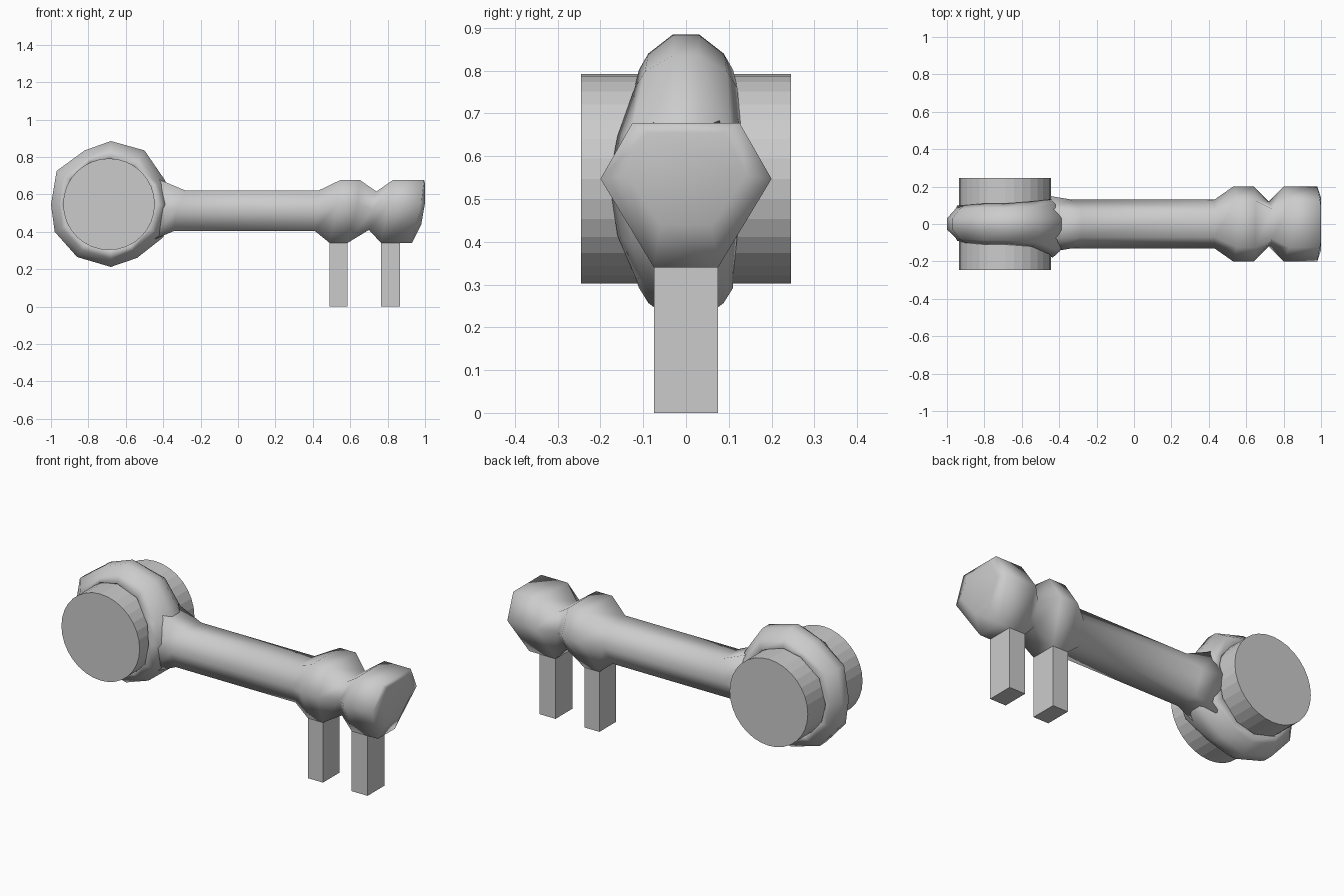
import bpy, bmesh, math
from mathutils import Vector, Matrix

if "Cube" in bpy.data.objects:
    bpy.data.objects.remove(bpy.data.objects["Cube"])


def finish(name, bm, smooth=True, angle=None):
    bmesh.ops.recalc_face_normals(bm, faces=bm.faces[:])
    me = bpy.data.meshes.new(name)
    bm.to_mesh(me)
    bm.free()
    ob = bpy.data.objects.new(name, me)
    bpy.context.collection.objects.link(ob)
    for p in me.polygons:
        p.use_smooth = smooth
    if angle:
        bpy.ops.object.select_all(action='DESELECT')
        ob.select_set(True)
        bpy.context.view_layer.objects.active = ob
        bpy.ops.object.shade_smooth_by_angle(angle=math.radians(angle))
    return ob


def loft(name, rings, closed=False, angle=None):
    bm = bmesh.new()
    vs = [[bm.verts.new(p) for p in r] for r in rings]
    n = len(vs[0])
    pairs = list(zip(vs, vs[1:] + vs[:1])) if closed else list(zip(vs, vs[1:]))
    for a, b in pairs:
        for i in range(n):
            j = (i + 1) % n
            bm.faces.new((a[i], a[j], b[j], b[i]))
    if not closed:
        bm.faces.new(vs[0])
        bm.faces.new(vs[-1])
    return finish(name, bm, True, angle)


# Shaft with two knuckles: six-sided sections as (x), (z), (half width) at top, middle, bottom
shaft_z, shaft_w = (.62, .515, .405), (.07, .13, .07)
knob_z, knob_w = (.678, .547, .34), (.125, .2, .075)
sections = [
    ((-.47, -.45, -.47), (.70, .53, .35), (.08, .15, .08)),
    ((-.28, -.33, -.34), shaft_z, shaft_w),
    ((.43, .43, .41), shaft_z, shaft_w),
    ((.55, .53, .49), knob_z, knob_w),
    ((.65, .64, .585), knob_z, knob_w),
    ((.74, .72, .70), (.615, .52, .41), (.08, .12, .07)),
    ((.83, .80, .765), knob_z, knob_w),
    ((.995, .98, .93), knob_z, knob_w),
    ((1.0, 1.0, .98), (.655, .555, .44), (.09, .14, .06)),
]
rings = []
for x, z, w in sections:
    half = [(x[i], w[i], z[i]) for i in range(3)]
    rings.append(half + [(a, -b, c) for a, b, c in reversed(half)])
loft("shaft", rings)

# Head ring: outline points with front and back half thickness
centre = Vector((-.69, 0, .547))
outline = [(-.68, .885, .11, .11), (-.82, .835, .11, .11), (-.97, .725, .10, .10),
           (-1.0, .545, .09, .10), (-.98, .40, .09, .10), (-.86, .265, .10, .11),
           (-.68, .212, .11, .11), (-.54, .26, .12, .11), (-.40, .37, .16, .12),
           (-.35, .545, .18, .13), (-.39, .675, .16, .13), (-.50, .835, .12, .12)]
rings = []
for x, z, f, b in outline:
    d = Vector((x, 0, z)) - centre
    r = d.length
    d.normalize()
    prof = [(r, -.03), (r - .045, -f * .8), (.255, -f), (.235, -f * .7),
            (.235, b * .7), (.255, b), (r - .045, b * .8), (r, .03)]
    rings.append([centre + d * rr + Vector((0, y, 0)) for rr, y in prof])
loft("head_ring", rings, closed=True)

# Round plug through the head
bm = bmesh.new()
bmesh.ops.create_cone(bm, cap_ends=True, segments=32, radius1=.245, radius2=.245, depth=.49,
                      matrix=Matrix.Translation(centre) @ Matrix.Rotation(math.pi / 2, 4, 'X'))
finish("head_plug", bm, False)

# Two teeth
for i, (x0, x1) in enumerate(((.49, .585), (.765, .865))):
    rings = [[(x0, -.075, z), (x1, -.075, z), (x1, .075, z), (x0, .075, z)] for z in (0, .36)]
    loft(f"tooth_{i + 1}", rings, angle=30)
